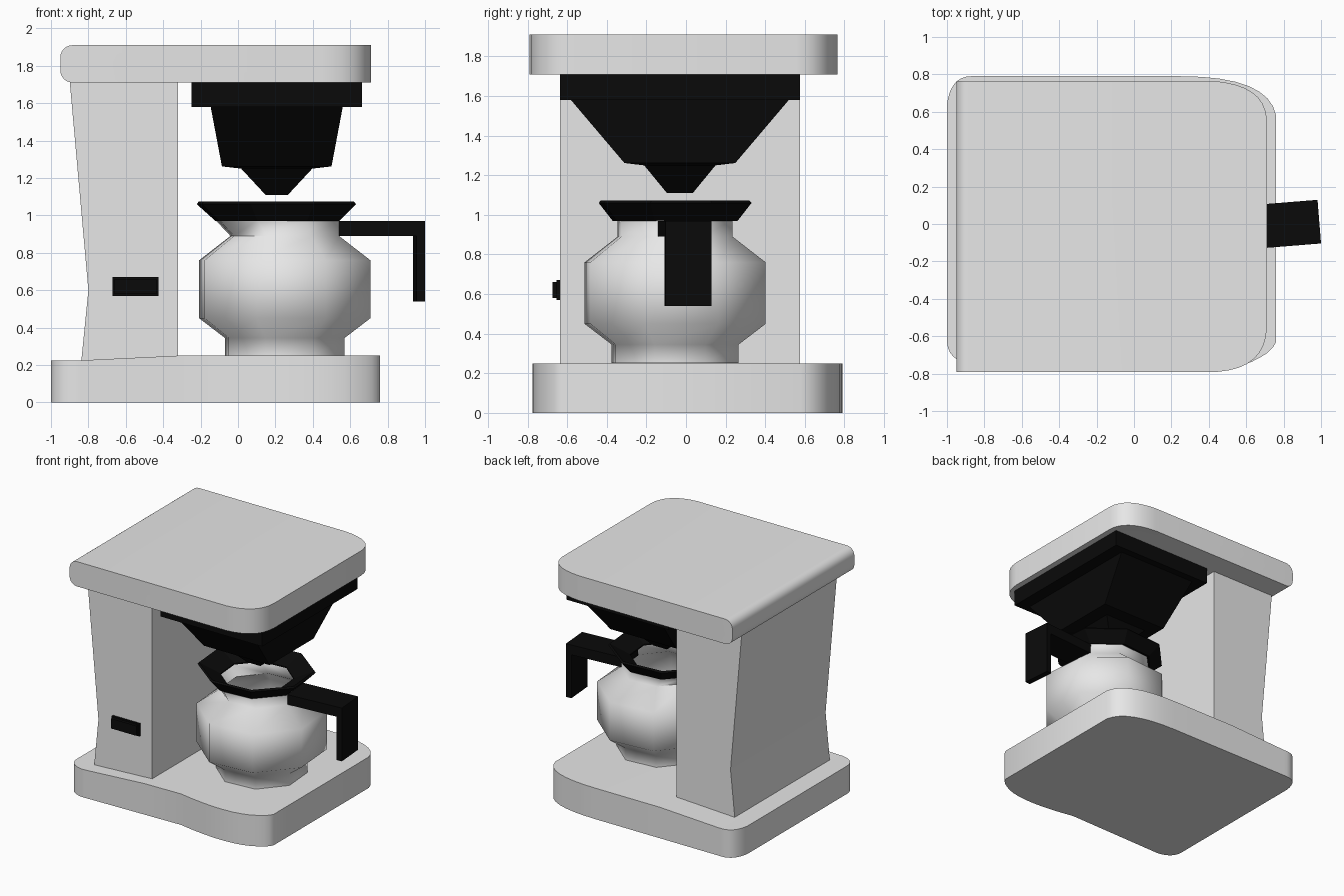
import bpy, bmesh, math
from mathutils import Matrix, Vector

cube = bpy.data.objects.get("Cube")
if cube:
    bpy.data.objects.remove(cube, do_unlink=True)


def material(name, value):
    mat = bpy.data.materials.new(name)
    mat.use_nodes = True
    mat.diffuse_color = (value, value, value, 1)
    mat.node_tree.nodes["Principled BSDF"].inputs["Base Color"].default_value = (value, value, value, 1)
    return mat


GREY = material("light_grey", 0.8)
BLACK = material("black", 0.003)


def finish(bm, name, mat, smooth=None, normals=True):
    if normals:
        bmesh.ops.recalc_face_normals(bm, faces=bm.faces)
    mesh = bpy.data.meshes.new(name)
    bm.to_mesh(mesh)
    bm.free()
    mesh.materials.append(mat)
    obj = bpy.data.objects.new(name, mesh)
    bpy.context.collection.objects.link(obj)
    if smooth:
        bpy.ops.object.select_all(action="DESELECT")
        obj.select_set(True)
        bpy.context.view_layer.objects.active = obj
        bpy.ops.object.shade_smooth_by_angle(angle=math.radians(smooth))
    return obj


def extrude(points, offset):
    """Solid from a closed loop of 3D points pushed along an offset."""
    bm = bmesh.new()
    face = bm.faces.new([bm.verts.new(p) for p in points])
    new = bmesh.ops.extrude_face_region(bm, geom=[face])["geom"]
    bmesh.ops.translate(bm, vec=offset, verts=[v for v in new if isinstance(v, bmesh.types.BMVert)])
    bmesh.ops.recalc_face_normals(bm, faces=bm.faces)
    return bm


def loft(rings, cap_start=True, cap_end=True):
    """Skin a stack of rings that share a vertex count."""
    bm = bmesh.new()
    loops = [[bm.verts.new(p) for p in ring] for ring in rings]
    n = len(loops[0])
    for a, b in zip(loops, loops[1:]):
        for i in range(n):
            j = (i + 1) % n
            bm.faces.new((a[i], a[j], b[j], b[i]))
    if cap_start:
        bm.faces.new(loops[0][::-1])
    if cap_end:
        bm.faces.new(loops[-1])
    return bm


def arc(a, control, b, steps=8):
    """Curved corner from a to b, pulled towards the control point."""
    a, control, b = Vector(a), Vector(control), Vector(b)
    ts = [i / steps for i in range(steps + 1)]
    return [a * (1 - t) ** 2 + control * 2 * t * (1 - t) + b * t * t for t in ts]


def box(name, x, y, z, mat):
    ring = [(x[0], y[0], z[0]), (x[1], y[0], z[0]), (x[1], y[1], z[0]), (x[0], y[1], z[0])]
    return finish(extrude(ring, (0, 0, z[1] - z[0])), name, mat)


# Base plate: rounded outline, top dipping slightly towards the back
outline = (arc((0.76, 0.58), (0.72, 0.79), (0.25, 0.79))
           + arc((-0.87, 0.79), (-0.98, 0.79), (-1, 0.64))
           + arc((-1, -0.62), (-1, -0.73), (-0.87, -0.75))
           + arc((0, -0.73), (0.5, -0.83), (0.68, -0.71))
           + arc((0.68, -0.71), (0.74, -0.68), (0.76, -0.63), 3)[1:])
bm = extrude([(p.x, p.y, 0) for p in outline], (0, 0, 0.25))
for cut in (-0.84, -0.32):
    bmesh.ops.bisect_plane(bm, geom=bm.verts[:] + bm.edges[:] + bm.faces[:],
                           plane_co=(cut, 0, 0), plane_no=(1, 0, 0))
for v in bm.verts:
    if v.co.z > 0.1:
        v.co.z = 0.225 + 0.025 * min(1, max(0, (v.co.x + 0.84) / 0.52))
finish(bm, "base_plate", GREY, 30)

# Lid: two rounded front corners and a rolled back edge
outline = ([Vector((-0.95, 0.765)), Vector((-0.95, -0.79))]
           + arc((0.45, -0.79), (0.7, -0.77), (0.71, -0.56))
           + arc((0.71, 0.56), (0.7, 0.745), (0.42, 0.765)))
bm = extrude([(p.x, p.y, 1.71) for p in outline], (0, 0, 0.2))
rolled = [e for e in bm.edges if all(v.co.x < -0.94 for v in e.verts)
          and abs(e.verts[0].co.y - e.verts[1].co.y) > 1]
bmesh.ops.bevel(bm, geom=rolled, offset=0.065, segments=6, profile=0.5, affect="EDGES")
finish(bm, "lid", GREY, 30)

# Column with a pinched back
profile = [(-0.84, 0.2), (-0.32, 0.2), (-0.32, 1.72), (-0.9, 1.72), (-0.8, 0.6)]
finish(extrude([(x, -0.637, z) for x, z in profile], (0, 1.212, 0)), "column", GREY)

# Power switch
box("switch_plate", (-0.67, -0.425), (-0.653, -0.63), (0.57, 0.67), BLACK)
box("switch_button", (-0.66, -0.435), (-0.675, -0.65), (0.58, 0.66), BLACK)


# Filter basket: rectangular rim stepping down into a funnel
def rect(cx, cy, hx, hy, z):
    return [(cx + sx * hx, cy + sy * hy, z) for sx, sy in ((-1, -1), (1, -1), (1, 1), (-1, 1))]


sections = [(0.06, 0.065, 1.11), (0.19, 0.18, 1.25), (0.293, 0.28, 1.262),
            (0.353, 0.55, 1.58), (0.455, 0.606, 1.58), (0.455, 0.606, 1.715)]
finish(loft([rect(0.207, -0.031, hx, hy, z) for hx, hy, z in sections]), "filter_basket", BLACK)

# Glass pot: eight-sided, with the mouth drawn out towards the column
TWIST = math.radians(4.6)
CY = -0.055


def octagon(cx, rx, ry, z):
    angles = [TWIST + math.pi / 8 + i * math.pi / 4 for i in range(8)]
    return [(cx + rx / 0.95 * math.cos(a), CY + ry / 0.95 * math.sin(a), z) for a in angles]


body = [(0.25, 0.32, 0.252), (0.25, 0.32, 0.345), (0.25, 0.457, 0.45),
        (0.25, 0.457, 0.76), (0.25, 0.29, 0.89), (0.21, 0.33, 0.975)]
pot = loft([octagon(cx, r, min(r, 0.29) if z > 0.9 else r, z) for cx, r, z in body], cap_end=False)
finish(pot, "pot", GREY, 60, normals=False)

# Flared pot rim, open in the middle
flare = [(0.21, 0.26, 0.25, 0.99), (0.21, 0.33, 0.315, 0.97), (0.205, 0.425, 0.385, 1.06),
         (0.205, 0.415, 0.375, 1.073), (0.21, 0.26, 0.25, 1.0), (0.21, 0.26, 0.25, 0.99)]
bm = loft([octagon(*f) for f in flare], cap_start=False, cap_end=False)
bmesh.ops.remove_doubles(bm, verts=bm.verts, dist=0.0001)
finish(bm, "pot_rim", BLACK)

# Angled pot handle
profile = [(0.27, 0.89), (0.697, 0.89), (0.697, 0.54), (0.743, 0.54), (0.743, 0.97), (0.27, 0.97)]
bm = extrude([(x, -0.117, z) for x, z in profile], (0, 0.234, 0))
bm.transform(Matrix.Translation((0.25, -0.047, 0)) @ Matrix.Rotation(TWIST, 4, "Z"))
finish(bm, "pot_handle", BLACK)
